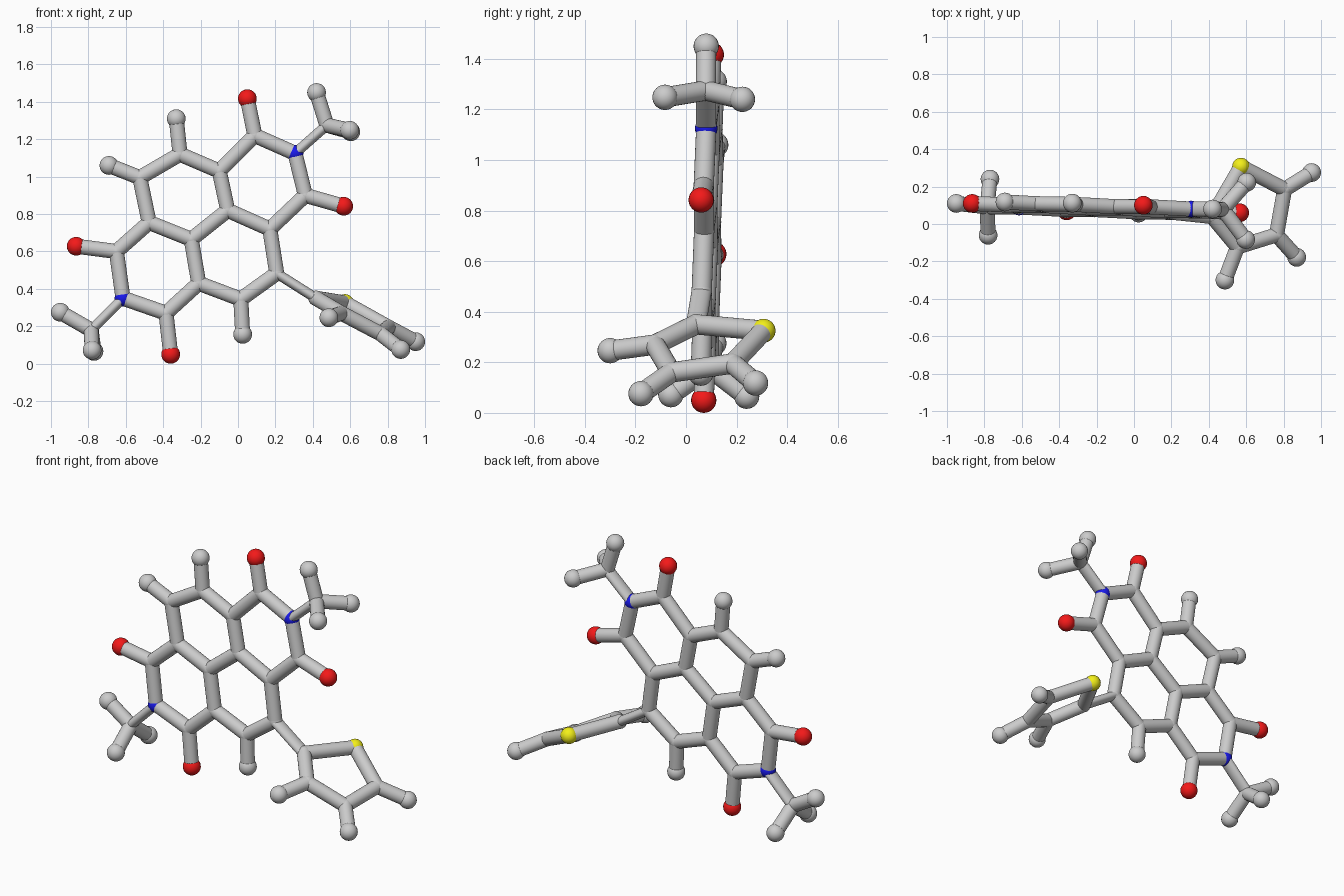
import bpy, bmesh
from mathutils import Vector, Matrix

if "Cube" in bpy.data.objects:
    bpy.data.objects.remove(bpy.data.objects["Cube"])

STICK, JOINT, BALL = 0.04, 0.041, 0.05


def flat(x, z):
    """Point on the slightly tilted plane of the fused rings."""
    return Vector((x, 0.054 - 0.04 * x + 0.034 * z, z))


# fused ring atoms (c = carbon, n = nitrogen)
P = {k: flat(*v) for k, v in {
    "c1": (-.65, .60), "n1": (-.615, .35), "c2": (-.385, .27), "c3": (-.21, .43),
    "c4": (-.25, .665), "c5": (-.475, .755), "c6": (-.525, .995), "c7": (-.31, 1.12),
    "c8": (-.10, 1.03), "c9": (-.055, .82), "c10": (.015, .345), "c11": (.207, .483),
    "c12": (.17, .72), "c13": (.09, 1.22), "n2": (.305, 1.125), "c14": (.36, .90),
    # flat side atoms
    "h1": (-.69, 1.06), "h2": (-.33, 1.31), "h3": (.025, .157),
    "o1": (-.865, .628), "o2": (-.36, .05), "o3": (.05, 1.417), "o4": (.565, .842),
    # methyl centres
    "c15": (.475, 1.275), "c16": (-.785, .18)}.items()}
# methyl tips and the turned five-sided ring
P.update({k: Vector(v) for k, v in {
    "h4": (.42, .08, 1.45), "h5": (.597, -.083, 1.248), "h6": (.603, .223, 1.24),
    "h7": (-.95, .11, .275), "h8": (-.78, -.06, .072), "h9": (-.77, .24, .066),
    "c17": (.417, .04, .35), "s1": (.572, .307, .325), "c18": (.805, .185, .195),
    "c19": (.762, -.058, .16), "c20": (.553, -.123, .27),
    "h10": (.95, .275, .118), "h11": (.87, -.178, .076), "h12": (.486, -.30, .246)}.items()})

CHAINS = ["c1 n1 c2 c3 c4 c5 c1", "c5 c6 c7 c8 c9 c4", "c3 c10 c11 c12 c9",
          "c8 c13 n2 c14 c12", "c17 s1 c18 c19 c20 c17",
          "c6 h1", "c7 h2", "c10 h3", "c1 o1", "c2 o2", "c13 o3", "c14 o4",
          "c15 h4", "c15 h5", "c15 h6", "c16 h7", "c16 h8", "c16 h9",
          "c18 h10", "c19 h11", "c20 h12"]
THIN = ["n2 c15", "n1 c16", "c11 c17"]


def finish(bm, name, color=None):
    me = bpy.data.meshes.new(name)
    for f in bm.faces:
        f.smooth = True
    bm.to_mesh(me)
    bm.free()
    ob = bpy.data.objects.new(name, me)
    bpy.context.collection.objects.link(ob)
    if color:
        mat = bpy.data.materials.new(name)
        mat.diffuse_color = (*color, 1)
        mat.use_nodes = True
        mat.node_tree.nodes["Principled BSDF"].inputs["Base Color"].default_value = mat.diffuse_color
        me.materials.append(mat)


def add_stick(bm, a, b, width):
    """Stick from a to b; width is its in-plane radius, STICK its depth radius."""
    d = (b - a).normalized()
    ref = Vector((0, 1, 0)) if abs(d.y) < 0.9 else Vector((1, 0, 0))
    side = d.cross(ref).normalized()
    rot = Matrix((side, d.cross(side), d)).transposed().to_4x4()
    m = Matrix.Translation((a + b) / 2) @ rot @ Matrix.Diagonal((width, STICK, 1, 1))
    bmesh.ops.create_cone(bm, cap_ends=False, segments=24, radius1=1, radius2=1,
                          depth=(b - a).length, matrix=m)


def balls(name, keys, radius, color=None):
    bm = bmesh.new()
    for k in keys:
        bmesh.ops.create_uvsphere(bm, u_segments=24, v_segments=16, radius=radius,
                                  matrix=Matrix.Translation(P[k]))
    finish(bm, name, color)


# bonds
for name, chains, width in (("bond_sticks", CHAINS, STICK), ("thin_link_sticks", THIN, 0.027)):
    bm = bmesh.new()
    for chain in chains:
        ks = chain.split()
        for a, b in zip(ks, ks[1:]):
            add_stick(bm, P[a], P[b], width)
    finish(bm, name)

# atoms
for name, letter, radius, color in (
        ("carbon_joints", "c", JOINT, None),
        ("hydrogen_tips", "h", BALL, None),
        ("oxygen_tips", "o", BALL, (0.9, 0.01, 0.01)),
        ("nitrogen_joints", "n", 0.0445, (0.01, 0.01, 0.85)),
        ("sulphur_joint", "s", 0.047, (0.9, 0.87, 0.01))):
    balls(name, [k for k in P if k[0] == letter], radius, color)
